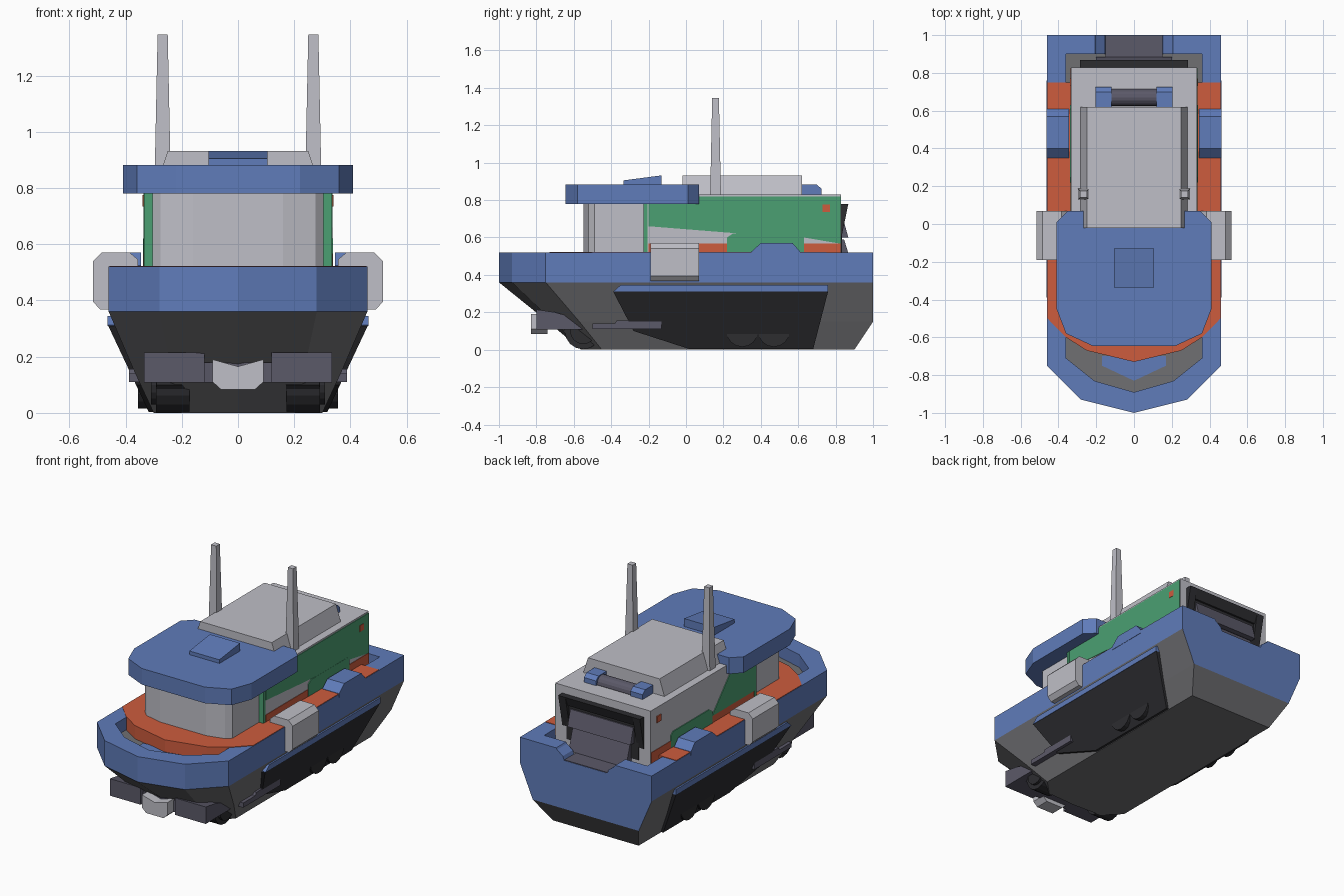
import bpy, bmesh, math
from mathutils import Vector

cube = bpy.data.objects.get("Cube")
if cube:
    bpy.data.objects.remove(cube, do_unlink=True)


def material(name, r, g, b):
    m = bpy.data.materials.new(name)
    m.use_nodes = True
    m.diffuse_color = (r, g, b, 1)
    m.node_tree.nodes["Principled BSDF"].inputs["Base Color"].default_value = (r, g, b, 1)
    return m


BLUE = material("blue paint", .115, .2, .49)
ORANGE = material("orange paint", .61, .107, .048)
GREEN = material("green paint", .07, .35, .17)
LIGHT = material("light grey", .52, .52, .57)
GREY = material("hull grey", .16, .16, .17)
BLACK = material("black panel", .026, .026, .03)
SLATE = material("slate grey", .105, .1, .14)


def finish(name, bm, *mats):
    bmesh.ops.recalc_face_normals(bm, faces=bm.faces)
    me = bpy.data.meshes.new(name)
    bm.to_mesh(me)
    bm.free()
    for m in mats:
        me.materials.append(m)
    ob = bpy.data.objects.new(name, me)
    bpy.context.scene.collection.objects.link(ob)
    return ob


def loft(bm, rings, cap_start=True, cap_end=True):
    loops = [[bm.verts.new(p) for p in ring] for ring in rings]
    n = len(loops[0])
    for a, b in zip(loops, loops[1:]):
        for i in range(n):
            j = (i + 1) % n
            bm.faces.new((a[i], a[j], b[j], b[i]))
    if cap_start:
        bm.faces.new(loops[0])
    if cap_end:
        bm.faces.new(loops[-1])


def prism(name, pts, axis, lo, hi, mat):
    """Extrude a 2D outline along an axis; the outline uses the other two axes in order."""
    def at(p, d):
        v = list(p)
        v.insert("xyz".index(axis), d)
        return v
    bm = bmesh.new()
    loft(bm, [[at(p, lo) for p in pts], [at(p, hi) for p in pts]])
    return finish(name, bm, mat)


def box(name, x, y, z, mat):
    return prism(name, [(x[0], y[0]), (x[1], y[0]), (x[1], y[1]), (x[0], y[1])], "z", z[0], z[1], mat)


def pair(name, pts, lo, hi, mat):
    """Side profile extruded outward on both sides."""
    for side, s in (("left", 1), ("right", -1)):
        prism(side + "_" + name, pts, "x", s * lo, s * hi, mat)


def mirrored(half):
    """Close a half outline (x >= 0) with its reflection."""
    return half + [(-x, y) for x, y in reversed(half) if x > 0]


# Hull: lofted rings from keel to rim, then down to the sunken deck
def ring(tip, shoulder, side, corner, stern, z):
    return [(x, y, z) for x, y in mirrored([(0, tip), shoulder, (side, corner), (side, stern)])]


bm = bmesh.new()
loft(bm, [
    ring(-.56, (.2, -.55), .3, -.45, .9, 0),
    ring(-.74, (.235, -.71), .37, -.57, 1, .15),
    ring(-1, (.28, -.93), .46, -.75, 1, .36),
    ring(-1, (.28, -.93), .46, -.75, 1, .52),
    ring(-.89, (.21, -.83), .36, -.71, .9, .52),
    ring(-.89, (.21, -.83), .36, -.71, .9, .44)])
hull = finish("hull", bm, BLUE, GREY)
for f in hull.data.polygons:
    c = f.center
    low = c.z < .36 and not (c.y > .98 and c.z > .15)
    deck = c.z < .45 and abs(f.normal.z) > .9
    f.material_index = 1 if low or deck else 0

# Notch in the stern rail
cutter = prism("stern_notch_cutter", mirrored([(.15, .455), (.16, .48), (.2, .51), (.22, .54)]),
               "y", .88, 1.1, BLUE)
cutter.hide_render = True
cutter.hide_viewport = True
cut = hull.modifiers.new("stern notch", "BOOLEAN")
cut.operation = "DIFFERENCE"
cut.object = cutter
box("stern_step", (-.15, .15), (.86, .998), (.44, .459), SLATE)

# Orange raised deck and bow patch
prism("raised_deck", mirrored([(0, -.73), (.25, -.67), (.36, -.6), (.458, -.5), (.458, .75)]),
      "z", .43, .523, ORANGE)
prism("bow_patch", mirrored([(0, -.83), (.17, -.75), (.17, -.7)]), "z", .438, .446, BLUE)

# Rail bumps, fenders and blue side ledges
pair("rail_bump", [(.35, .5), (.35, .525), (.4, .57), (.57, .57), (.61, .525), (.61, .5)], .345, .462, BLUE)
for side, s in (("left", 1), ("right", -1)):
    fender = [(.355, .5), (.355, .545), (.385, .57), (.485, .57), (.515, .54),
              (.515, .395), (.49, .367), (.45, .367), (.45, .5)]
    prism(side + "_fender", [(s * x, z) for x, z in fender], "y", -.19, .07, LIGHT)
pair("side_ledge", [(-.39, .31), (.76, .31), (.76, .345), (-.35, .345)], .4, .464, BLUE)

# Slanted black side skirts
for side, s in (("left", 1), ("right", -1)):
    profile = [(-.39, .312), (.76, .312), (.68, .003), (.02, .003), (-.28, .1)]
    bm = bmesh.new()
    loft(bm, [[(s * (.316 + .47 * z - d), y, z) for y, z in profile] for d in (0, .05)])
    finish(side + "_skirt", bm, BLACK)


# Wheels
def wheel(name, x, y, z, r, width, mat):
    pts = [(y + r * math.cos(i * math.tau / 16), z + r * math.sin(i * math.tau / 16)) for i in range(16)]
    prism(name, pts, "x", x - width / 2, x + width / 2, mat)


for side, s in (("left", 1), ("right", -1)):
    for i, y in enumerate((-.55, -.34)):
        wheel(f"{side}_front_wheel_{i}", s * .232, y, .1, .098, .12, BLACK)
        wheel(f"{side}_front_hub_{i}", s * .232, y, .1, .07, .155, BLACK)
    for i, y in enumerate((.3, .47)):
        wheel(f"{side}_rear_wheel_{i}", s * .29, y, .1, .085, .13, BLACK)
pair("bogie_beam", [(-.66, .1), (-.6, .04), (-.28, .04), (-.22, .1), (-.3, .14), (-.6, .14)], .17, .29, BLACK)

# Front bumper with side arms and centre hook
prism("bumper", mirrored([(.1, -.77), (.27, -.8), (.335, -.76), (.335, -.68), (.1, -.66)]),
      "z", .108, .18, SLATE)
pair("bumper_end", [(-.8, .108), (-.5, .108), (-.5, .14), (-.7, .2), (-.8, .215)], .12, .335, SLATE)
pair("bumper_arm", [(-.5, .11), (-.13, .11), (-.13, .157), (-.37, .157), (-.38, .14), (-.5, .14)],
     .29, .387, SLATE)
prism("hook", mirrored([(.06, .083), (.09, .11), (.09, .19), (0, .165)]), "y", -.83, -.74, LIGHT)

# Wheelhouse and main cabin
prism("wheelhouse", mirrored([(.16, -.548), (.275, -.52), (.305, -.49), (.305, -.2)]), "z", .5, .8, LIGHT)
box("cabin", (-.333, .333), (-.22, .828), (.44, .83), LIGHT)
box("cabin_front_trim", (-.335, .335), (-.226, -.205), (.5, .79), GREEN)

# Painted cabin sides
pair("orange_stripe", [(-.2, .5), (.825, .5), (.825, .567), (-.2, .567)], .33, .336, ORANGE)
pair("green_blob", [(.22, .5), (.63, .5), (.63, .6), (.61, .62), (.25, .62), (.22, .6)], .33, .338, GREEN)
pair("side_marker", [(.73, .735), (.77, .735), (.77, .775), (.73, .775)], .33, .339, ORANGE)
prism("left_green_paint", [(-.2, .78), (-.2, .66), (.3, .62), (.63, .6), (.825, .567), (.825, .82), (.07, .82)],
      "x", .33, .337, GREEN)
prism("right_green_paint", [(-.2, .567), (-.2, .79), (.02, .79), (.22, .567)], "x", -.33, -.337, GREEN)

# Rear window: flared black frame with slats
box("rear_recess", (-.25, .25), (.82, .833), (.5, .77), BLACK)
prism("frame_top", [(.825, .72), (.845, .72), (.868, .78), (.825, .78)], "x", -.285, .285, BLACK)
pair("frame_post", [(.825, .56), (.835, .62), (.868, .78), (.825, .78)], .235, .285, BLACK)
prism("upper_slat", [(.825, .7), (.84, .7), (.868, .6), (.825, .6)], "x", -.22, .22, SLATE)
prism("lower_slat", [(.825, .59), (.845, .59), (.885, .46), (.825, .46)], "x", -.2, .2, SLATE)

# Visor roof with blue hatch
prism("visor", mirrored([(.22, -.645), (.36, -.58), (.41, -.45), (.41, .01), (.35, .07), (.2, .07)]),
      "z", .78, .882, BLUE)
prism("roof_hatch", [(-.335, .875), (-.335, .905), (-.13, .932), (-.13, .875)], "x", -.105, .105, BLUE)

# Roof housing and winch behind it
prism("roof_housing", mirrored([(.285, .825), (.25, .932)]), "y", -.02, .62, LIGHT)
pair("winch_bracket", [(.6, .825), (.725, .825), (.725, .86), (.7, .882), (.6, .882)], .12, .205, BLUE)
wheel("winch_drum", 0, .67, .835, .045, .25, SLATE)

# Tapered masts
for side, s in (("left", 1), ("right", -1)):
    bm = bmesh.new()
    loft(bm, [[(s * .268 + r * a, .158 + r * b, z) for a, b in ((-1, -1), (1, -1), (1, 1), (-1, 1))]
              for r, z in ((.029, .82), (.018, 1.346))])
    finish(side + "_mast", bm, LIGHT)
